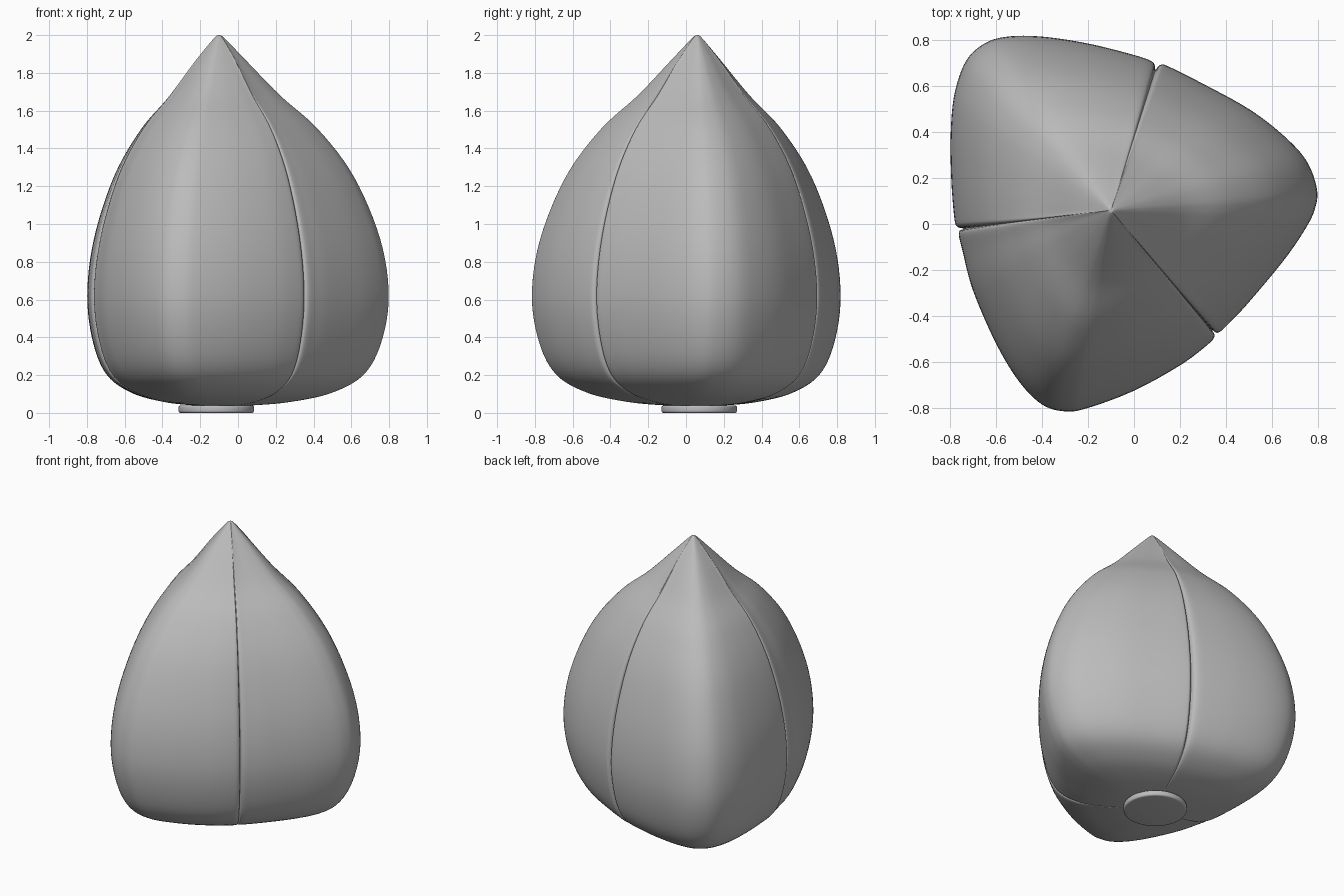
import bpy, bmesh, math
from mathutils import Vector

cube = bpy.data.objects.get("Cube")
if cube:
    bpy.data.objects.remove(cube)

grey = bpy.data.materials.new("plain grey")
grey.use_nodes = True
colour = (0.5, 0.5, 0.5, 1)
grey.diffuse_color = colour
grey.node_tree.nodes["Principled BSDF"].inputs["Base Color"].default_value = colour

AXIS = Vector((-0.10, 0.06))


def spline(points, steps):
    """Smooth curve through all the points (Catmull-Rom)."""
    p = [Vector(q) for q in points]
    p = [2 * p[0] - p[1]] + p + [2 * p[-1] - p[-2]]
    out = []
    for a, b, c, d in zip(p, p[1:], p[2:], p[3:]):
        for i in range(steps):
            t = i / steps
            out.append(0.5 * (2 * b + (c - a) * t + (2 * a - 5 * b + 4 * c - d) * t ** 2
                              + (3 * b - a - 3 * c + d) * t ** 3))
    return out + [p[-2]]


def finish(bm, name, angle):
    bmesh.ops.recalc_face_normals(bm, faces=bm.faces)
    mesh = bpy.data.meshes.new(name)
    bm.to_mesh(mesh)
    bm.free()
    obj = bpy.data.objects.new(name, mesh)
    bpy.context.collection.objects.link(obj)
    mesh.materials.append(grey)
    bpy.ops.object.select_all(action="DESELECT")
    obj.select_set(True)
    bpy.context.view_layer.objects.active = obj
    bpy.ops.object.shade_smooth_by_angle(angle=math.radians(angle))
    return obj


# Widest outline of each lobe, running counter-clockwise from seam to seam
LOBES = {
    "right_back_lobe": [(0.093, 0.67), (0.08, 0.705), (0, 0.735), (-0.2, 0.785), (-0.4, 0.815),
                        (-0.55, 0.815), (-0.65, 0.785), (-0.73, 0.71), (-0.78, 0.57),
                        (-0.797, 0.4), (-0.795, 0.2), (-0.782, 0.03), (-0.77, -0.01), (-0.74, -0.02)],
    "front_lobe": [(-0.74, -0.02), (-0.762, -0.04), (-0.745, -0.12), (-0.70, -0.29), (-0.6, -0.52),
                   (-0.5, -0.685), (-0.4, -0.785), (-0.3, -0.815), (-0.2, -0.8), (0, -0.725),
                   (0.2, -0.615), (0.32, -0.525), (0.35, -0.488), (0.338, -0.46)],
    "left_lobe": [(0.338, -0.46), (0.368, -0.472), (0.42, -0.425), (0.5, -0.34), (0.65, -0.16),
                  (0.74, -0.03), (0.785, 0.06), (0.796, 0.15), (0.75, 0.275), (0.65, 0.385),
                  (0.5, 0.5), (0.3, 0.61), (0.15, 0.685), (0.115, 0.692), (0.093, 0.67)],
}

# Side profile: width at the seams, width at the ridges, height
PROFILE = spline([(0, 0, 0.035), (0.2, 0.2, 0.04), (0.42, 0.42, 0.058), (0.66, 0.66, 0.105),
                  (0.85, 0.85, 0.2), (0.955, 0.955, 0.37), (1, 1, 0.62), (0.95, 0.95, 0.92),
                  (0.81, 0.795, 1.25), (0.62, 0.585, 1.5), (0.40, 0.36, 1.68),
                  (0.2, 0.165, 1.86), (0.04, 0.03, 1.985), (0, 0, 2.0)], 6)

# Bulb body: three lobes meeting in narrow grooves
for name, points in LOBES.items():
    outline = spline(points, 6)
    n = len(outline) - 1
    bm = bmesh.new()
    rows = []
    for seam, ridge, z in PROFILE:
        row = []
        for i, p in enumerate(outline):
            w = math.sin(math.pi * i / n)
            xy = AXIS + (p - AXIS) * (seam + (ridge - seam) * w)
            row.append(bm.verts.new((xy.x, xy.y, z)))
        rows.append(row)
    for lo, hi in zip(rows, rows[1:]):
        for i in range(n):
            bm.faces.new((lo[i], lo[i + 1], hi[i + 1], hi[i]))
    bmesh.ops.remove_doubles(bm, verts=bm.verts, dist=1e-5)
    # Point the open shell outward
    bm.normal_update()
    if sum((f.calc_center_median() - Vector((AXIS.x, AXIS.y, 0.7))).dot(f.normal) for f in bm.faces) < 0:
        bmesh.ops.reverse_faces(bm, faces=bm.faces)
    finish(bm, name, 60)

# Stem scar: rounded disc under the bulb
bm = bmesh.new()
bmesh.ops.create_cone(bm, cap_ends=True, segments=64, radius1=0.2, radius2=0.2, depth=0.04)
rims = [e for e in bm.edges if abs(e.verts[0].co.z - e.verts[1].co.z) < 1e-6]
bmesh.ops.bevel(bm, geom=rims, offset=0.012, segments=4, profile=0.5, affect="EDGES")
bmesh.ops.translate(bm, verts=bm.verts, vec=(-0.115, 0.07, 0.02))
finish(bm, "base_disc", 40)
